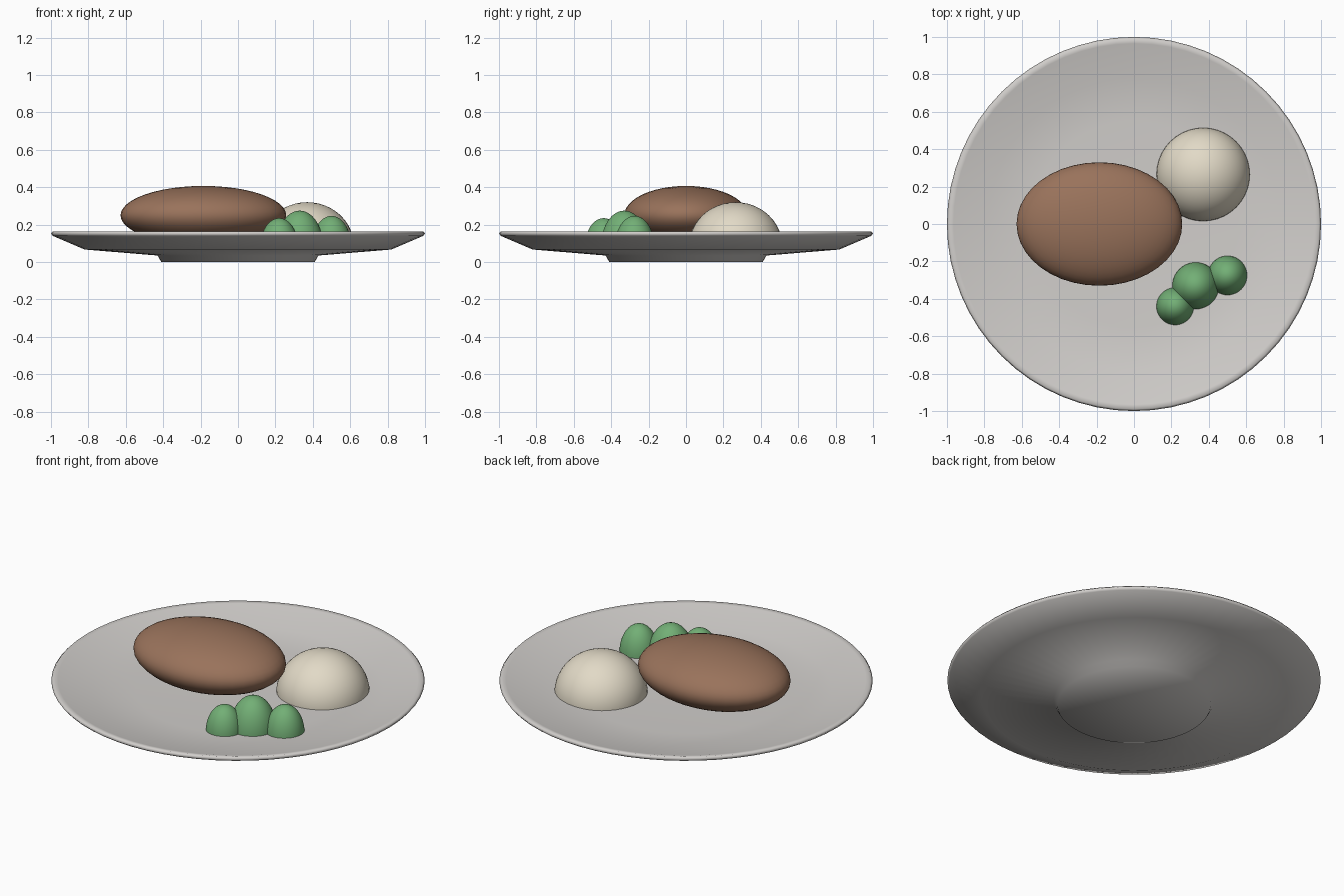
import bpy, bmesh, math

if "Cube" in bpy.data.objects:
    bpy.data.objects.remove(bpy.data.objects["Cube"])


def material(name, rgb):
    m = bpy.data.materials.new(name)
    m.diffuse_color = (*rgb, 1)
    m.use_nodes = True
    m.node_tree.nodes["Principled BSDF"].inputs["Base Color"].default_value = m.diffuse_color
    return m


china = material("warm white china", (0.64, 0.62, 0.60))
brown = material("roast brown", (0.32, 0.17, 0.105))
cream = material("mash cream", (0.76, 0.70, 0.57))
green = material("vegetable green", (0.17, 0.43, 0.18))


def finish(bm, name, mat):
    for f in bm.faces:
        f.smooth = True
    me = bpy.data.meshes.new(name)
    bm.to_mesh(me)
    bm.free()
    me.materials.append(mat)
    ob = bpy.data.objects.new(name, me)
    bpy.context.collection.objects.link(ob)
    return ob


def lathe(name, profile, mat, steps=64):
    bm = bmesh.new()
    verts = [bm.verts.new((r, 0, z)) for r, z in profile]
    edges = [bm.edges.new(p) for p in zip(verts, verts[1:])]
    bmesh.ops.spin(bm, geom=verts + edges, cent=(0, 0, 0), axis=(0, 0, 1),
                   angle=2 * math.pi, steps=steps, use_merge=True)
    bmesh.ops.remove_doubles(bm, verts=bm.verts, dist=1e-5)
    bmesh.ops.recalc_face_normals(bm, faces=bm.faces)
    return finish(bm, name, mat)


def ellipsoid(name, centre, radii, mat):
    bm = bmesh.new()
    bmesh.ops.create_uvsphere(bm, u_segments=40, v_segments=24, radius=1)
    bmesh.ops.scale(bm, vec=radii, verts=bm.verts)
    # Trim whatever would poke through below the plate floor
    geom = bm.verts[:] + bm.edges[:] + bm.faces[:]
    base = 0.075 - centre[2]
    cut = bmesh.ops.bisect_plane(bm, geom=geom, plane_co=(0, 0, base),
                                 plane_no=(0, 0, 1), clear_inner=True)
    rim = [e for e in cut["geom_cut"] if isinstance(e, bmesh.types.BMEdge)]
    if rim:
        bmesh.ops.contextual_create(bm, geom=rim)
    ob = finish(bm, name, mat)
    ob.location = centre
    return ob


# Plate: foot, underside, rounded rim, shallow well
lathe("plate", [(0, 0), (0.41, 0), (0.43, 0.035), (0.82, 0.067), (0.99, 0.14),
                (1.0, 0.153), (0.99, 0.164), (0.965, 0.16), (0.78, 0.105),
                (0.55, 0.093), (0, 0.09)], china)

# Food
ellipsoid("roast", (-0.185, 0, 0.25), (0.443, 0.33, 0.157), brown)
ellipsoid("mash", (0.37, 0.265, 0.085), (0.25, 0.25, 0.235), cream)
for i, (x, y, r, top) in enumerate([(0.22, -0.44, 0.1, 0.235),
                                    (0.33, -0.33, 0.125, 0.275),
                                    (0.5, -0.275, 0.105, 0.247)]):
    ellipsoid(f"vegetable_{i + 1}", (x, y, 0.085), (r, r, top - 0.085), green)
